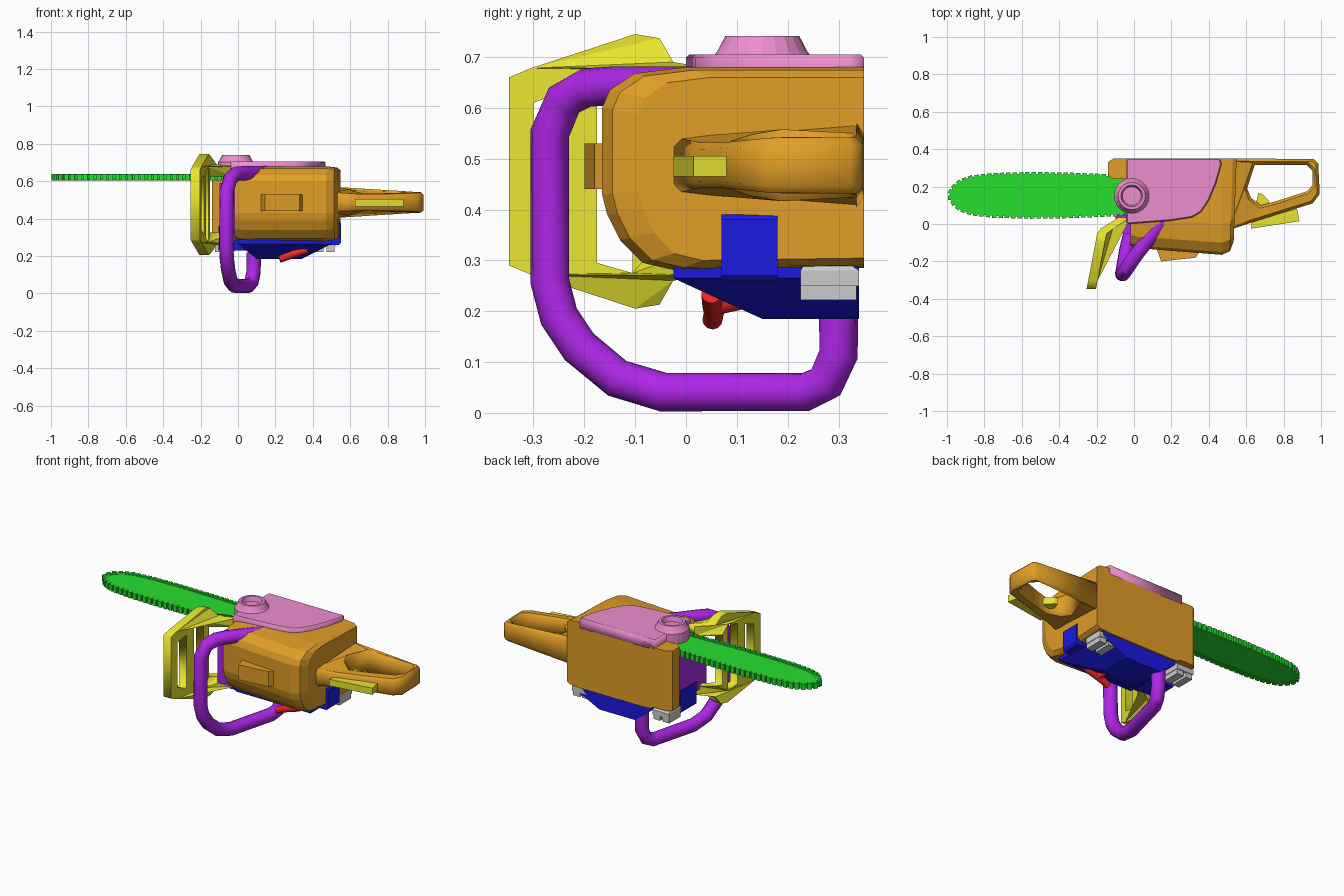
import bpy, bmesh
from mathutils import Vector, Matrix

if "Cube" in bpy.data.objects:
    bpy.data.objects.remove(bpy.data.objects["Cube"])

COL = {'orange': (.75, .34, .02), 'green': (.02, .75, .03), 'pink': (.85, .27, .62), 'purple': (.42, .02, .8),
       'yellow': (.8, .78, .03), 'blue': (.01, .01, .75), 'red': (.85, .02, .02), 'grey': (.6, .6, .6)}
MAT = {}
for n, c in COL.items():
    MAT[n] = bpy.data.materials.new(n)
    MAT[n].diffuse_color = (*c, 1)


def add(name, mesh, col):
    ob = bpy.data.objects.new(name, mesh)
    bpy.context.collection.objects.link(ob)
    mesh.materials.clear()
    mesh.materials.append(MAT[col])
    return ob


def from_bm(name, bm, col):
    bmesh.ops.recalc_face_normals(bm, faces=bm.faces)
    me = bpy.data.meshes.new(name)
    bm.to_mesh(me)
    bm.free()
    return add(name, me, col)


def bake(name, cu, col):
    # turn a curve into a mesh object
    tmp = bpy.data.objects.new('tmp', cu)
    bpy.context.collection.objects.link(tmp)
    dg = bpy.context.evaluated_depsgraph_get()
    me = bpy.data.meshes.new_from_object(tmp.evaluated_get(dg))
    bpy.data.objects.remove(tmp)
    return add(name, me, col)


def spline(cu, pts, cyclic):
    s = cu.splines.new('POLY')
    s.points.add(len(pts) - 1)
    for p, q in zip(s.points, pts):
        p.co = (*q, *([0] * (3 - len(q))), 1)
    s.use_cyclic_u = cyclic


def plate(name, loops, half, col, bevel=0.0, warp=None):
    # flat plate with holes, optionally bevelled and warped
    cu = bpy.data.curves.new(name, 'CURVE')
    cu.dimensions = '2D'
    cu.fill_mode = 'BOTH'
    cu.extrude = half - bevel
    cu.bevel_depth = bevel
    cu.bevel_resolution = 0
    cu.offset = -bevel
    for l in loops:
        spline(cu, l, True)
    ob = bake(name, cu, col)
    for v in ob.data.vertices:
        if warp:
            v.co = warp(*v.co)
    bm = bmesh.new()
    bm.from_mesh(ob.data)
    bmesh.ops.remove_doubles(bm, verts=bm.verts, dist=1e-5)
    bmesh.ops.recalc_face_normals(bm, faces=bm.faces)
    bm.to_mesh(ob.data)
    bm.free()
    return ob


def tube(name, pts, r, col):
    cu = bpy.data.curves.new(name, 'CURVE')
    cu.dimensions = '3D'
    cu.bevel_depth = r
    cu.bevel_resolution = 4
    cu.use_fill_caps = True
    spline(cu, pts, False)
    return bake(name, cu, col)


def hull(name, pts, col):
    bm = bmesh.new()
    for p in pts:
        bm.verts.new(p)
    bmesh.ops.convex_hull(bm, input=bm.verts)
    return from_bm(name, bm, col)


def box(x0, x1, y0, y1, z0, z1):
    return [(x, y, z) for x in (x0, x1) for y in (y0, y1) for z in (z0, z1)]


def loft(name, rings, col):
    bm = bmesh.new()
    vs = [[bm.verts.new(p) for p in r] for r in rings]
    n = len(vs[0])
    for a, b in zip(vs, vs[1:]):
        for i in range(n):
            bm.faces.new((a[i], a[(i + 1) % n], b[(i + 1) % n], b[i]))
    bm.faces.new(vs[0])
    bm.faces.new(vs[-1])
    return from_bm(name, bm, col)


# engine housing
sec = [(.35, .68), (0, .68), (-.1, .668), (-.15, .635), (-.165, .60), (-.165, .43), (-.155, .39),
       (-.13, .34), (-.085, .295), (-.02, .28), (.35, .285)]
rings = []
for x, sy, sz in ((-.02, .9, .97), (.02, .93, 1), (.47, 1, 1), (.515, .96, .97), (.535, .86, .9)):
    rings.append([(x + (.03 * (y + .1) if x > .5 else 0), .35 - (.35 - y) * sy, .48 + (z - .48) * sz)
                  for y, z in sec])
loft('engine_housing', rings, 'orange')
hull('housing_ridge', [(x, y, z) for z in (.44, .53) for x, y in
     ((.11, -.1), (.145, -.2), (.33, -.18), (.38, -.1))], 'orange')
hull('front_pillar', [(x, y, z) for z in (.30, .66) for x, y in
     ((-.11, .35), (-.14, .33), (-.14, .26), (-.11, .24), (0, .24), (0, .35))], 'orange')

# rear handle with finger opening
outer = [(.5, .35), (.96, .348), (.985, .325), (.993, .16), (.955, .11), (.8, .062), (.65, .015), (.5, -.035)]
hole = [(.645, .315), (.925, .315), (.955, .285), (.953, .205), (.925, .175), (.77, .125), (.68, .1),
        (.625, .14), (.605, .19)]


def handle_warp(x, y, z):
    k = 1 + max(0, .68 - x) * 3
    k *= min(1.05, .65 + max(0, y + .03) * 1.9)
    return x, y, .487 + z * k


plate('rear_handle', [outer, hole], .053, 'orange', .014, handle_warp)
hull('throttle_lock', [(x, y, z) for z in (.465, .505) for x, y in
     ((.625, -.025), (.63, .01), (.885, .015), (.872, .08), (.8, .065))], 'yellow')
hull('throttle_trigger', [(x, y, z) for z in (.465, .505) for x, y in
     ((.65, .1), (.665, .165), (.685, .16), (.72, .125), (.73, .1))], 'yellow')

# guide bar, chain band and cutting links
half = [(.02, .098), (-.15, .104), (-.35, .112), (-.55, .115), (-.75, .11), (-.87, .097), (-.93, .076),
        (-.965, .046), (-.985, .016)]
loop = half + [(x, -y) for x, y in reversed(half)]
rim = [(x, .153 + y) for x, y in loop]
inner = [(-.47 + (x + .47) * .955, .153 + y * .82) for x, y in loop]
plate('guide_bar', [inner], .013, 'green', 0, lambda x, y, z: (x, y, z + .622))
plate('chain_band', [rim, inner], .015, 'green', 0, lambda x, y, z: (x, y, z + .622))
bm = bmesh.new()
d = .012
for a, b in zip(rim, rim[1:]):
    a, b = Vector((*a, .622)), Vector((*b, .622))
    t = (b - a).normalized()
    while d < (b - a).length:
        rot = Matrix((t, (-t.y, t.x, 0), (0, 0, 1))).transposed().to_4x4()
        bmesh.ops.create_cube(bm, size=1, matrix=Matrix.Translation(a + t * d) @ rot @
                              Matrix.Diagonal((.024, .02, .036, 1)))
        d += .034
    d -= (b - a).length
from_bm('chain_links', bm, 'green')

# clutch cover with round boss
plate('clutch_cover', [[(-.04, .35), (.46, .35), (.468, .32), (.44, .22), (.4, .125), (.36, .065), (.31, .035),
      (.2, .018), (-.03, 0), (-.04, .01)]], .032, 'pink', .006, lambda x, y, z: (x, y, z + .673))
bm = bmesh.new()
prof = [(0, .642), (.095, .642), (.095, .703), (.088, .712), (.073, .741), (.058, .741), (.05, .712), (0, .712)]
es = [bm.verts.new((r, 0, z)) for r, z in prof]
es = [bm.edges.new(p) for p in zip(es, es[1:])]
bmesh.ops.spin(bm, geom=es + list(bm.verts), cent=(0, 0, 0), axis=(0, 0, 1), angle=6.2831853, steps=20)
bmesh.ops.remove_doubles(bm, verts=bm.verts, dist=1e-4)
bmesh.ops.translate(bm, verts=bm.verts, vec=(-.012, .15, 0))
from_bm('clutch_boss', bm, 'pink')

# wrap-around front handle and its mount
grip = tube('front_handle', [(.19, .06, .643), (.12, -.03, .643), (.03, -.14, .643), (-.01, -.195, .64),
            (-.04, -.24, .615), (-.06, -.268, .55), (-.063, -.268, .26), (-.06, -.25, .19), (-.053, -.21, .13),
            (-.04, -.135, .068), (-.018, -.045, .041), (.055, .235, .041), (.072, .275, .06),
            (.083, .3, .115), (.084, .3, .22)], .0385, 'purple')
hull('handle_mount', box(-.1, .0, -.05, .25, .3, .59), 'purple')

# hand guard with two slots and two arms
up = [(-.348, .185), (-.305, .203), (-.1, .27), (-.052, .262), (-.025, .215), (.035, .205), (.035, .15),
      (-.025, .15), (-.062, .15)]
slots = [[(-.3, -.135), (-.3, .135), (-.23, .16), (-.23, -.16)],
         [(-.175, -.18), (-.175, .18), (-.105, .2), (-.105, -.2)]]


def guard_warp(u, v, w):
    t = u + .04
    x = -.17 + (t * .19 if t < 0 else t * 1.6)
    return x + w * (1 if t < 0 else 1.3), u, .475 + v


plate('hand_guard', [up + [(u, -v) for u, v in reversed(up)]] + slots, .025, 'yellow', 0, guard_warp)

# starter side cover
hull('starter_cover', box(.0, .5, -.025, .34, .265, .3) + box(.08, .4, .04, .3, .235, .26) +
     box(.1, .34, .15, .34, .185, .24), 'blue')
hull('starter_rear_block', box(.42, .55, .07, .18, .27, .38) + box(.44, .54, .07, .18, .26, .39), 'blue')
hull('starter_front_block', box(-.105, .05, .05, .2, .23, .36), 'blue')

# tank caps: base plate with two lugs
for i, x in enumerate((.465, -.07)):
    hull(f'tank_cap_{i}', box(x - .055, x + .055, .225, .34, .25, .28) +
         box(x - .04, x + .04, .25, .29, .28, .315), 'grey')
    for j in (-1, 1):
        hull(f'tank_cap_lug_{i}_{j}', box(x + j * .03 - .022, x + j * .03 + .022, .225, .335, .222, .26), 'grey')

# pull-start grip
pulls = [tube('pull_grip', [(.222, .052, .183), (.26, .055, .197), (.3, .052, .212), (.372, .05, .235)], .02, 'red'),
         tube('pull_stem', [(.3, .052, .21), (.275, .135, .228)], .019, 'red')]

for ob in [grip] + pulls:
    bpy.ops.object.select_all(action='DESELECT')
    ob.select_set(True)
    bpy.context.view_layer.objects.active = ob
    bpy.ops.object.shade_smooth_by_angle(angle=.6)

for m in bpy.data.materials:
    if m.users and not m.is_grease_pencil:
        m.use_nodes = True
        m.node_tree.nodes["Principled BSDF"].inputs["Base Color"].default_value = m.diffuse_color
